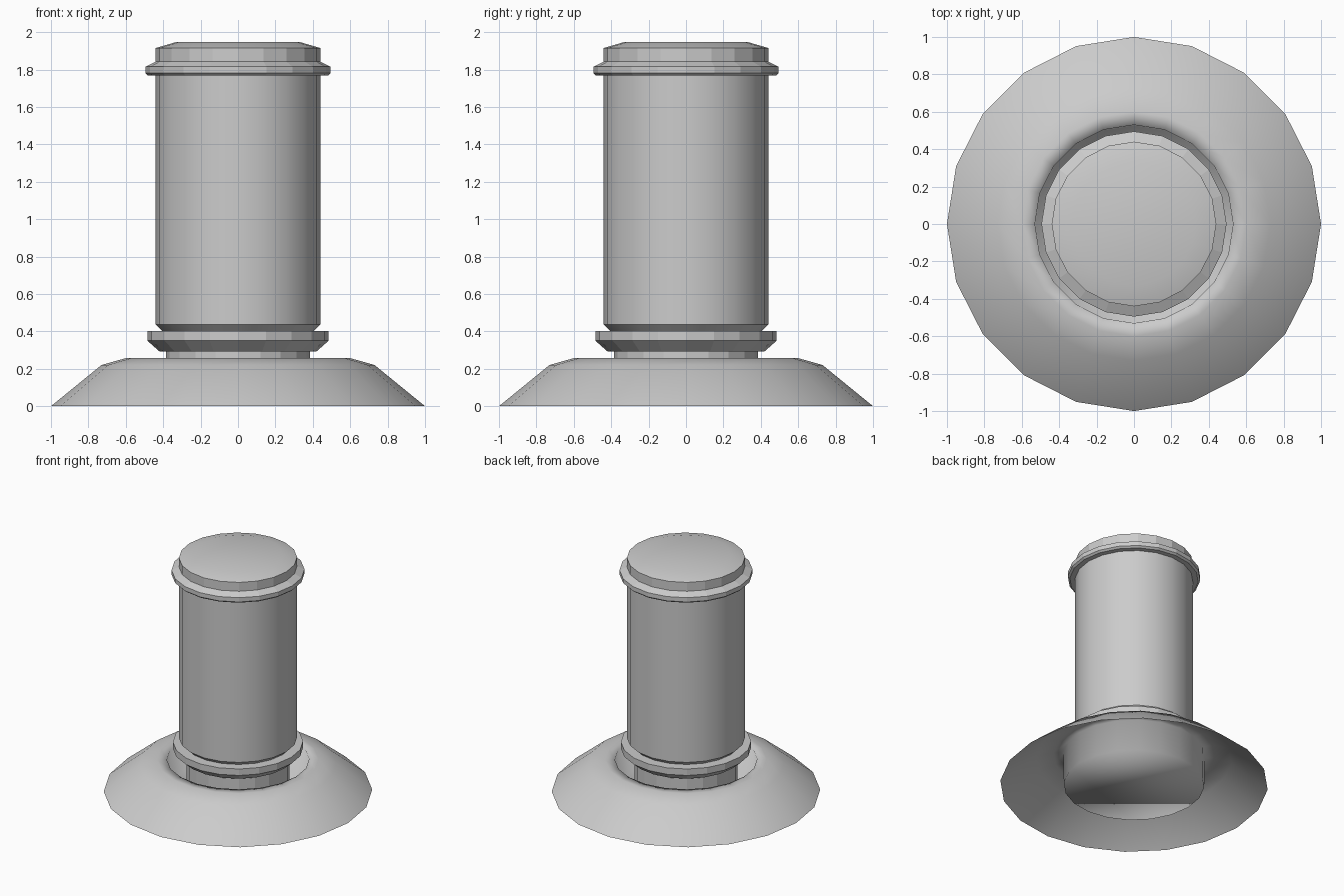
import bpy
import bmesh
import math

if "Cube" in bpy.data.objects:
    bpy.data.objects.remove(bpy.data.objects["Cube"])

SIDES = 20


def lathe(name, profile, smooth=None, cap_start=False, cap_end=False):
    """Revolve (radius, z) points; smooth is None (flat) or an edge angle in degrees."""
    bm = bmesh.new()
    rings = []
    for r, z in profile:
        rings.append([bm.verts.new((r * math.cos(2 * math.pi * i / SIDES),
                                    r * math.sin(2 * math.pi * i / SIDES), z))
                      for i in range(SIDES)])
    for a, b in zip(rings, rings[1:]):
        for i in range(SIDES):
            j = (i + 1) % SIDES
            bm.faces.new((a[i], a[j], b[j], b[i]))
    if cap_start:
        bm.faces.new(rings[0][::-1])
    if cap_end:
        bm.faces.new(rings[-1])
    for f in bm.faces:
        f.smooth = smooth is not None
    mesh = bpy.data.meshes.new(name)
    bm.to_mesh(mesh)
    bm.free()
    if smooth is not None:
        mesh.set_sharp_from_angle(angle=math.radians(smooth))
    obj = bpy.data.objects.new(name, mesh)
    bpy.context.collection.objects.link(obj)
    return obj


# Hollow skirt that folds down into a central cup, smooth all over
lathe("base_skirt", [(1.0, 0), (0.73, 0.22), (0.60, 0.257),
                     (0.53, 0.257), (0.525, 0)], smooth=180, cap_end=True)

# Neck rising out of the cup, with its wider collar
lathe("neck_collar", [(0.385, 0.02), (0.385, 0.293), (0.42, 0.293), (0.485, 0.35),
                      (0.485, 0.403), (0.40, 0.403)], cap_end=True)

# Main barrel with a bevelled foot
lathe("barrel", [(0.405, 0.403), (0.44, 0.436), (0.44, 1.77)], smooth=30)

# Flange and upright rim at the top
lathe("top_flange", [(0.44, 1.767), (0.48, 1.767), (0.495, 1.78), (0.495, 1.815),
                     (0.44, 1.842), (0.44, 1.915)])

# Softly shaded lid
lathe("lid", [(0.44, 1.915), (0.33, 1.947)], smooth=30, cap_end=True)
